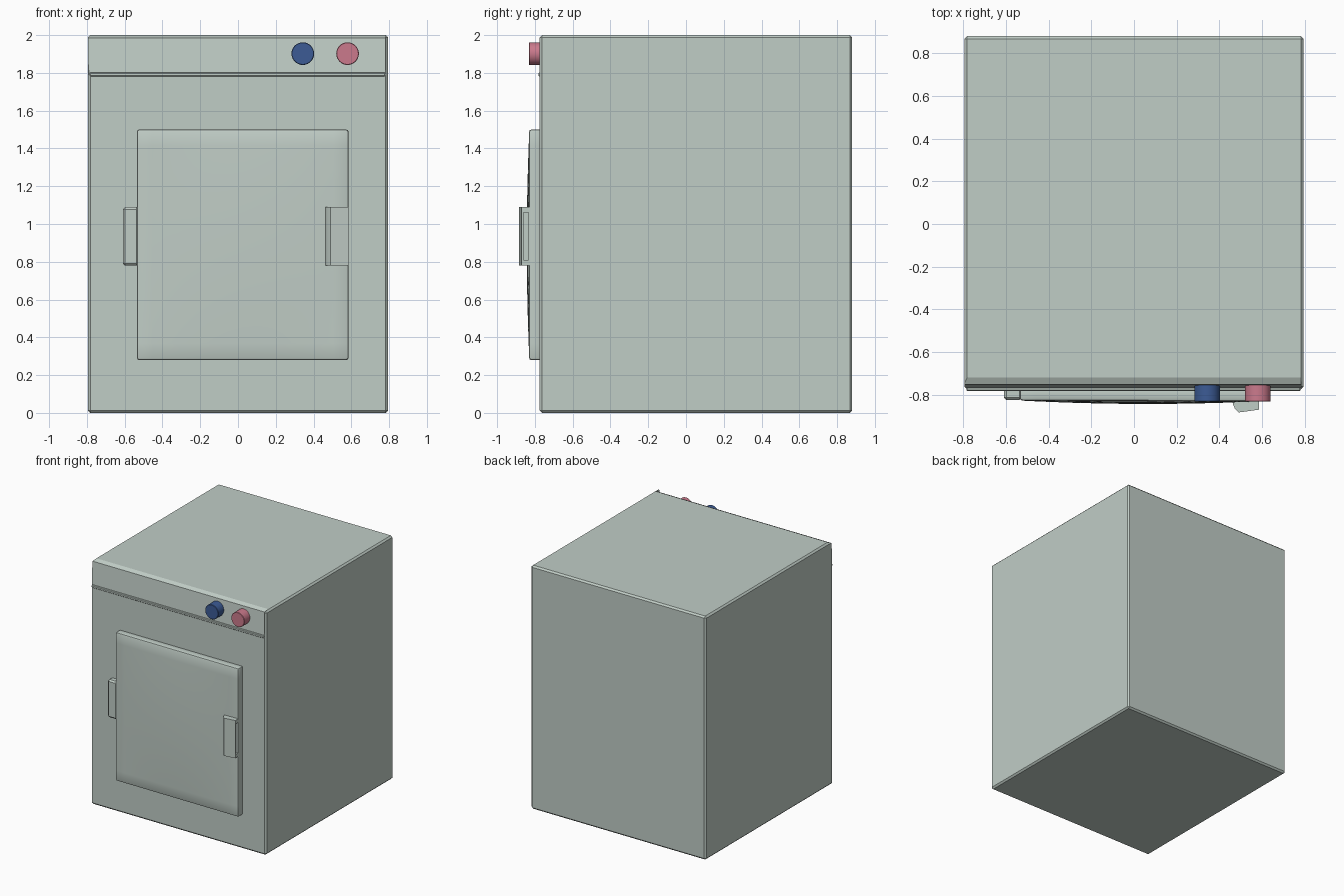
import bpy, bmesh, math
from mathutils import Matrix

if "Cube" in bpy.data.objects:
    bpy.data.objects.remove(bpy.data.objects["Cube"])


def material(name, rgb):
    m = bpy.data.materials.new(name)
    m.diffuse_color = (*rgb, 1)
    m.use_nodes = True
    m.node_tree.nodes["Principled BSDF"].inputs["Base Color"].default_value = m.diffuse_color
    return m


SAGE = material("sage_grey", (0.53, 0.61, 0.565))
BLUE = material("blue", (0.045, 0.105, 0.30))
PINK = material("pink", (0.60, 0.195, 0.265))


def finish(name, bm, mat, bevel=0, segments=1):
    bmesh.ops.recalc_face_normals(bm, faces=bm.faces[:])
    me = bpy.data.meshes.new(name)
    bm.to_mesh(me)
    bm.free()
    ob = bpy.data.objects.new(name, me)
    bpy.context.collection.objects.link(ob)
    me.materials.append(mat)
    if bevel:
        mod = ob.modifiers.new("bevel", 'BEVEL')
        mod.width, mod.segments = bevel, segments
        mod.limit_method, mod.angle_limit = 'ANGLE', math.radians(40)
        apply(ob, mod)
    return ob


def apply(ob, mod):
    bpy.ops.object.select_all(action='DESELECT')
    bpy.context.view_layer.objects.active = ob
    ob.select_set(True)
    bpy.ops.object.modifier_apply(modifier=mod.name)


def prism(name, points, offset, mat, bevel=0):
    """Extrude a polygon of 3D points along an offset."""
    bm = bmesh.new()
    f = bm.faces.new([bm.verts.new(p) for p in points])
    ext = bmesh.ops.extrude_face_region(bm, geom=[f], use_keep_orig=True)
    verts = [g for g in ext["geom"] if isinstance(g, bmesh.types.BMVert)]
    bmesh.ops.translate(bm, verts=verts, vec=offset)
    return finish(name, bm, mat, bevel)


def box(name, x0, x1, y0, y1, z0, z1, mat, bevel=0):
    pts = [(x0, y0, z0), (x1, y0, z0), (x1, y1, z0), (x0, y1, z0)]
    return prism(name, pts, (0, 0, z1 - z0), mat, bevel)


def cut(ob, cutter):
    cutter.hide_render = True
    mod = ob.modifiers.new("cut", 'BOOLEAN')
    mod.operation, mod.solver, mod.object = 'DIFFERENCE', 'EXACT', cutter
    apply(ob, mod)
    bpy.data.objects.remove(cutter)


# Cabinet with a sloping control panel, closed by a thin cheek on the right
body = box("cabinet", -0.795, 0.795, -0.775, 0.88, 0, 2, SAGE, 0.013)
slope = [(-0.9, 1.79), (-0.769, 1.79), (-0.752, 1.985), (-0.699, 2.01), (-0.9, 2.01)]
cut(body, prism("panel_cutter", [(-0.9, y, z) for y, z in slope], (1.682, 0, 0), SAGE))

# Lip under the control panel
box("panel_lip", -0.785, 0.78, -0.782, -0.755, 1.782, 1.802, SAGE, 0.004)

# Slightly domed door
bm = bmesh.new()
bmesh.ops.create_grid(bm, x_segments=14, y_segments=14, size=1)
for v in bm.verts:
    u, w = v.co.x, v.co.y
    v.co = (0.025 + 0.56 * u, -0.829 - 0.014 * (1 - u * u) * (1 - w * w) - 0.002 * u,
            0.89 + 0.61 * w)
ext = bmesh.ops.extrude_face_region(bm, geom=bm.faces[:], use_keep_orig=True)
for g in ext["geom"]:
    if isinstance(g, bmesh.types.BMVert):
        g.co.y = -0.765
door = finish("door", bm, SAGE, 0.012, 2)

# Hinge cover
box("hinge", -0.61, -0.525, -0.825, -0.765, 0.78, 1.09, SAGE, 0.012)

# Door handle, hollow from the right
grip = [(0.46, -0.825), (0.464, -0.845), (0.473, -0.866), (0.49, -0.883),
        (0.585, -0.870), (0.585, -0.825)]
handle = prism("handle", [(x, y, 0.78) for x, y in grip], (0, 0, 0.31), SAGE)
hollow = [(0.505, -0.870), (0.6, -0.858), (0.6, -0.834), (0.505, -0.834)]
cut(handle, prism("handle_cutter", [(x, y, 0.81) for x, y in hollow], (0, 0, 0.25), SAGE))


# Control knobs
def knob(name, x, mat):
    bm = bmesh.new()
    bmesh.ops.create_cone(bm, cap_ends=True, segments=32, radius1=0.06, radius2=0.06,
                          depth=0.09,
                          matrix=Matrix.Translation((x, -0.787, 1.902))
                          @ Matrix.Rotation(math.pi / 2, 4, 'X'))
    return finish(name, bm, mat, 0.003)


knobs = [knob("blue_knob", 0.343, BLUE), knob("pink_knob", 0.58, PINK)]

# Smooth shading on curved parts
bpy.ops.object.select_all(action='DESELECT')
for ob in knobs + [door, handle]:
    ob.select_set(True)
bpy.context.view_layer.objects.active = door
bpy.ops.object.shade_smooth_by_angle(angle=math.radians(30))
